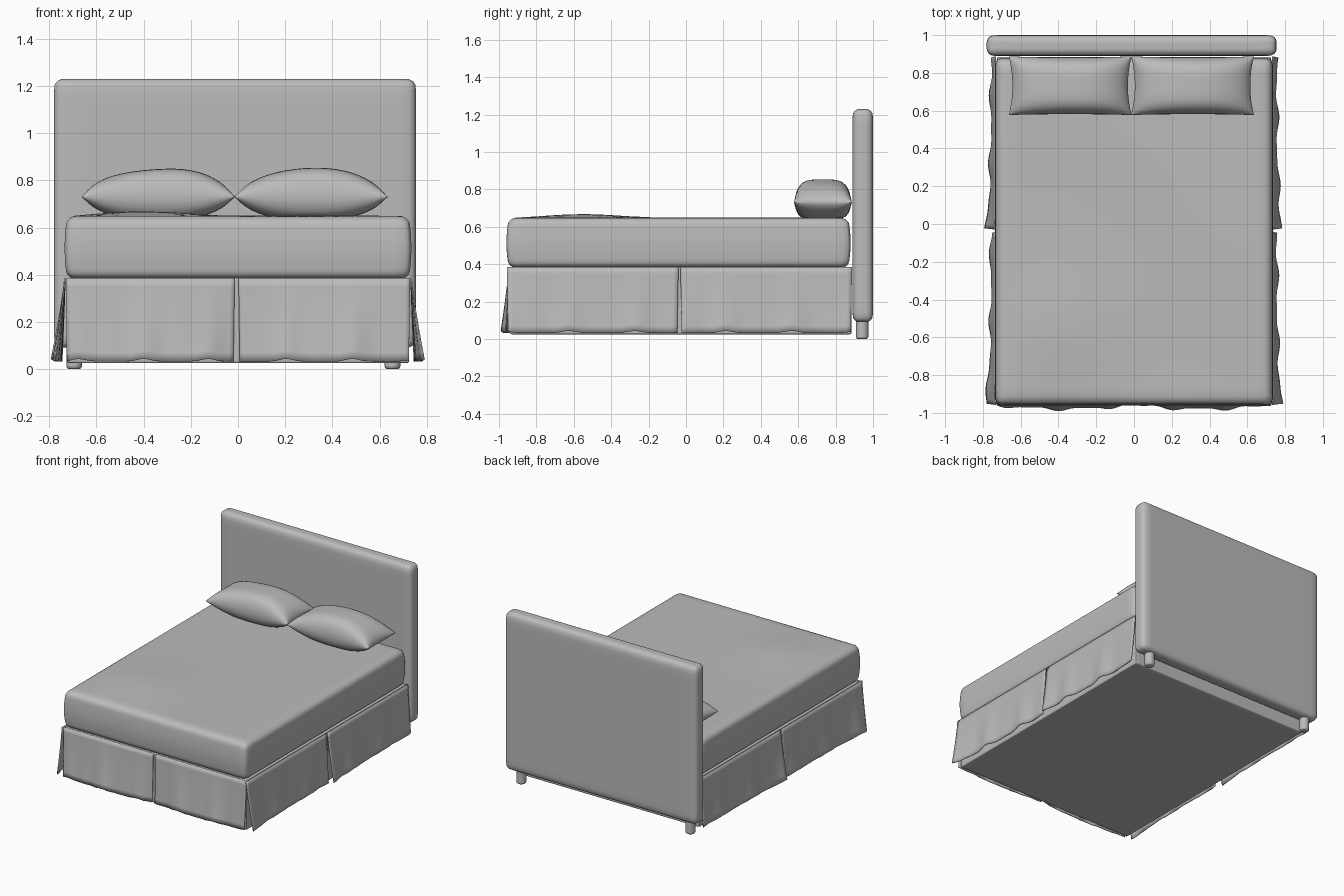
import bpy, bmesh
from math import sin, pi, exp, radians
from mathutils import Vector

if "Cube" in bpy.data.objects:
    bpy.data.objects.remove(bpy.data.objects["Cube"], do_unlink=True)

GREY = (0.5, 0.5, 0.5, 1)
fabric = bpy.data.materials.new("grey fabric")
fabric.use_nodes = True
fabric.diffuse_color = GREY
fabric.node_tree.nodes["Principled BSDF"].inputs["Base Color"].default_value = GREY
parts = []


def finish(name, bm):
    bmesh.ops.recalc_face_normals(bm, faces=bm.faces)
    mesh = bpy.data.meshes.new(name)
    bm.to_mesh(mesh)
    bm.free()
    mesh.materials.append(fabric)
    obj = bpy.data.objects.new(name, mesh)
    bpy.context.collection.objects.link(obj)
    parts.append(obj)
    return obj


def rounded_box(name, low, high, radius, shape=None):
    """Dense box with rounded edges; shape(unit, point) can deform it."""
    low, high = Vector(low), Vector(high)
    mid, half = (low + high) / 2, (high - low) / 2
    bm = bmesh.new()
    bmesh.ops.create_cube(bm, size=2)
    bmesh.ops.subdivide_edges(bm, edges=bm.edges[:], cuts=21, use_grid_fill=True)
    for v in bm.verts:
        unit = Vector([sin(c * pi / 2) for c in v.co])
        p = Vector([u * h for u, h in zip(unit, half)])
        core = Vector([max(radius - h, min(h - radius, c)) for c, h in zip(p, half)])
        if (p - core).length > 0:
            p = core + (p - core).normalized() * radius
        p += mid
        v.co = shape(unit, p) if shape else p
    return finish(name, bm)


def soft_mattress(unit, p):
    # bulging sides and a gently rumpled top
    swell = 0.985 + 0.015 * (1 - unit.z ** 2)
    p.x *= swell
    p.y = -0.04 + (p.y + 0.04) * swell
    if unit.z > 0:
        fade = unit.z * (1 - unit.x ** 6) * (1 - unit.y ** 6)
        lump = 0.02 * exp(-((p.x + 0.4) / 0.3) ** 2 - ((p.y + 0.55) / 0.28) ** 2)
        p.z += fade * (lump + 0.003 * sin(5 * p.x + 3 * p.y))
    return p


def pillow(name, x, phase):
    half_x, half_y, seam = 0.325, 0.155, 0.73
    bm = bmesh.new()
    for side in (1, -1):
        grid = bmesh.ops.create_grid(bm, x_segments=28, y_segments=20, size=1)
        for vert in grid["verts"]:
            u, v = sin(vert.co.x * pi / 2), sin(vert.co.y * pi / 2)
            puff = max(0, 1 - abs(u) ** 2.3) ** 0.6 * max(0, 1 - v ** 4) ** 0.5
            if side > 0:
                z = seam + puff * (0.118 + 0.006 * sin(3 * u + phase))
            else:
                z = max(0.648, seam - 0.1 * puff)
            # edges pull in between the pointed corners
            vert.co = (x + half_x * u * (1 - 0.06 * (1 - v * v) * u * u),
                       0.732 + half_y * v * (1 - 0.03 * (1 - u * u)), z)
    bmesh.ops.remove_doubles(bm, verts=bm.verts[:], dist=0.0005)
    finish(name, bm)


def skirt_panel(name, start, end, outward, flare, phase):
    """Hanging cloth from start to end; flare(s) is how far the hem stands out."""
    start, end, outward = Vector(start), Vector(end), Vector(outward)
    bm = bmesh.new()
    grid = bmesh.ops.create_grid(bm, x_segments=36, y_segments=10, size=0.5)
    for v in grid["verts"]:
        s, t = v.co.x + 0.5, 0.5 - v.co.y
        wave = sin(17 * s + phase) + 0.5 * sin(31 * s + 2 * phase)
        hem = 0.033 + 0.007 * max(0, wave)
        gather = 0.015 * t * (0.5 - s)
        p = start.lerp(end, s + gather)
        p += outward * (t ** 1.2 * (flare(s) + 0.007 * wave))
        p.z = 0.385 + (hem - 0.385) * t
        v.co = p
    obj = finish(name, bm)
    cloth = obj.modifiers.new("cloth thickness", "SOLIDIFY")
    cloth.thickness = 0.006
    cloth.offset = 0


# Headboard and its two feet
rounded_box("headboard", (-0.78, 0.89, 0.09), (0.755, 1.0, 1.23), 0.04)
for side, x in (("right", -0.695), ("left", 0.655)):
    bm = bmesh.new()
    bmesh.ops.create_cone(bm, cap_ends=True, segments=24, radius1=0.033,
                          radius2=0.033, depth=0.11)
    bmesh.ops.translate(bm, verts=bm.verts, vec=(x, 0.942, 0.055))
    foot = finish("headboard_foot_" + side, bm)
    edge = foot.modifiers.new("rounded rim", "BEVEL")
    edge.width, edge.segments = 0.012, 3

# Base and mattress
rounded_box("bed_base", (-0.725, -0.94, 0.025), (0.725, 0.885, 0.385), 0.008)
rounded_box("mattress", (-0.735, -0.96, 0.38), (0.735, 0.88, 0.648), 0.036, soft_mattress)

# Pillows
pillow("pillow_right", -0.338, 0)
pillow("pillow_left", 0.31, 1)

# Skirt: two panels at the foot, two along each side
for side, sx in (("right", -1), ("left", 1)):
    skirt_panel("skirt_foot_" + side, (sx * 0.73, -0.945, 0), (sx * 0.008 - 0.006, -0.945, 0),
                (0, -1, 0), lambda s: 0.013 + 0.02 * sin(pi * s), 1 + sx)
    for place, y0, y1, phase in (("front", -0.958, -0.04, 0.6), ("rear", -0.03, 0.888, 2.2)):
        skirt_panel(f"skirt_{side}_{place}", (sx * 0.734, y0, 0), (sx * 0.734, y1, 0),
                    (sx, 0, 0), lambda s: 0.022 + 0.026 * (1 - s) ** 4, phase + sx)

# Smooth shading with crisp edges kept
bpy.ops.object.select_all(action="DESELECT")
for obj in parts:
    obj.select_set(True)
bpy.context.view_layer.objects.active = parts[0]
bpy.ops.object.shade_smooth_by_angle(angle=radians(40))
